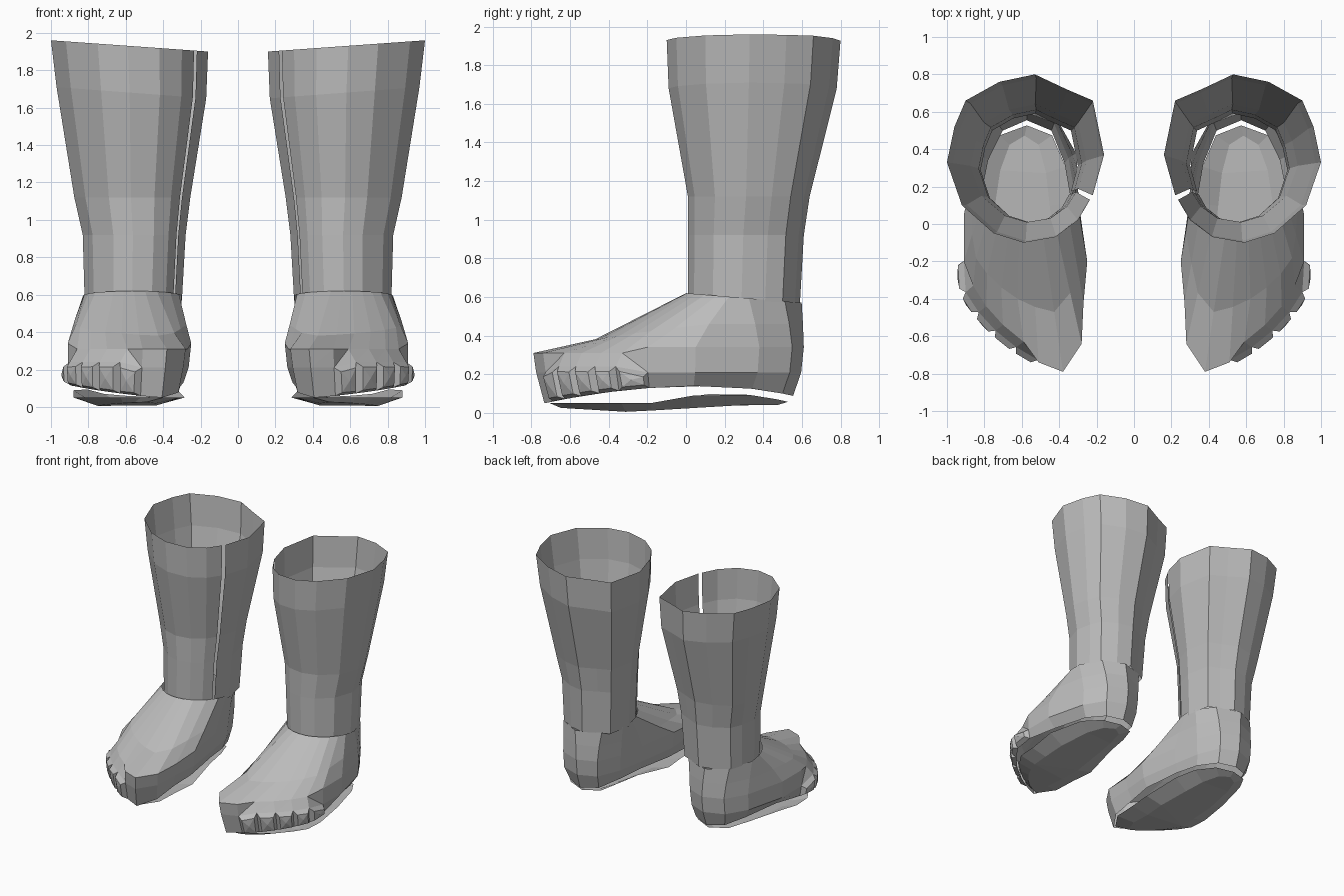
import bpy, bmesh
from math import cos, sin, radians

cube = bpy.data.objects.get("Cube")
if cube:
    bpy.data.objects.remove(cube)

# One plain grey for everything
grey = bpy.data.materials.new("plain_grey")
grey.use_nodes = True
colour = (0.5, 0.5, 0.5, 1)
grey.diffuse_color = colour
grey.node_tree.nodes["Principled BSDF"].inputs["Base Color"].default_value = colour


def loft(rings, closed=True):
    """Skin a stack of rings, lowest first, each running anticlockwise."""
    bm = bmesh.new()
    rows = [[bm.verts.new(p) for p in ring] for ring in rings]
    bands = []
    for low, high in zip(rows, rows[1:]):
        count = len(low)
        band = []
        for i in range(count if closed else count - 1):
            j = (i + 1) % count
            band.append(bm.faces.new((low[i], low[j], high[j], high[i])))
        bands.append(band)
    return bm, rows, bands


def finish(bm, name):
    """Make a flat-shaded object mirrored into a left and right pair."""
    mesh = bpy.data.meshes.new(name)
    bm.normal_update()
    bm.to_mesh(mesh)
    bm.free()
    mesh.materials.append(grey)
    obj = bpy.data.objects.new(name, mesh)
    bpy.context.scene.collection.objects.link(obj)
    mirror = obj.modifiers.new("pair", "MIRROR")
    mirror.use_mirror_merge = False
    return obj


def scaled(x, y, sx, sy):
    """Scale a foot outline point about the middle of the foot."""
    return 0.6 + (x - 0.6) * sx, -0.08 + (y + 0.08) * sy


# Leg: open tube with a narrow slit on the inner front
rim = [(.235, .13), (.3, .02), (.42, -.07), (.59, -.1), (.75, -.05), (.92, .1),
       (1, .33), (.96, .52), (.9, .66), (.72, .76), (.53, .8), (.36, .72),
       (.22, .66), (.16, .37), (.22, .155)]
# height, centre x, centre y, half width, half depth, rise to the outer side
levels = [(.57, .56, .3, .26, .29, 0), (.92, .555, .31, .275, .3, 0),
          (1.12, .565, .325, .31, .315, 0), (1.68, .57, .345, .4, .435, .03),
          (1.93, .58, .35, .42, .45, .03)]
leg_rings = []
for z, cx, cy, hx, hy, rise in levels:
    ring = []
    for x, y in rim:
        u, v = (x - .58) / .42, (y - .35) / .45
        ring.append((cx + u * hx, cy + v * hy, z + u * rise))
    leg_rings.append(ring)
bm, rows, bands = loft(leg_rings, closed=False)
finish(bm, "legs")

# Foot: outline x and y, then the angle where each point meets the ankle
outline = [(.3, .14, 185), (.25, -.2, 200), (.27, -.42, 220), (.28, -.64, 240),
           (.38, -.79, 255), (.51, -.74, 268), (.63, -.67, 280), (.74, -.58, 292),
           (.83, -.48, 305), (.9, -.37, 318), (.91, -.2, 332), (.91, .05, 345),
           (.83, .38, 5), (.73, .55, 45), (.57, .61, 85), (.42, .55, 130),
           (.34, .36, 165)]
bottom, knuckle, widest, instep, ankle = [], [], [], [], []
for x, y, angle in outline:
    a = radians(angle)
    ax, ay = .565 + .265 * cos(a), .3 + .3 * sin(a)
    toe = x > .6 and y < -.3
    # The outer heel tucks in towards the sole
    tuck = .88 if x < .6 else .78 if y > 0 else .97
    bx, by = scaled(x, y, tuck, .92)
    arch = .25 if by > .1 else .13
    bottom.append((bx, by, .14 - arch * (by - .1) ** 2))
    kx, ky = scaled(x, y, 1 if x > .6 else .96, .98)
    knuckle.append((kx, ky, .24 if toe else .21))
    # Small toes lean back at the top
    lean = .04 if toe else 0
    widest.append((x - lean, y + lean, .34 if y > -.3 else .31))
    instep.append((x + (ax - x) * .4, y + (ay - y) * .4, .46 + .1 * min(0, y)))
    ankle.append((ax, ay, .595 - .025 * sin(a)))
bm, rows, bands = loft([bottom, knuckle, widest, instep, ankle])

# Small toes: push each front face out to a blunt, faceted tip
bm.normal_update()
toes = bands[0][5:10]
bmesh.ops.inset_individual(bm, faces=toes, thickness=.03, depth=.035)
bm.normal_update()
bmesh.ops.poke(bm, faces=toes, offset=.01)
bmesh.ops.triangulate(bm, faces=bands[1][4:10])
finish(bm, "feet")

# Sole: separate shallow dish under each foot
edge, tread = [], []
for x, y, angle in outline:
    ex, ey = scaled(x, y, .9, .88)
    edge.append((ex, ey, max(.05, .1 - .4 * (ey - .2) ** 2)))
    tx, ty = scaled(x, y, .5, .8)
    tread.append((tx, ty, min(.04, .005 + .06 * abs(ty + .3))))
bm, rows, bands = loft([tread, edge])
base = bm.faces.new(rows[0][::-1])
bmesh.ops.triangulate(bm, faces=[base])
finish(bm, "soles")
